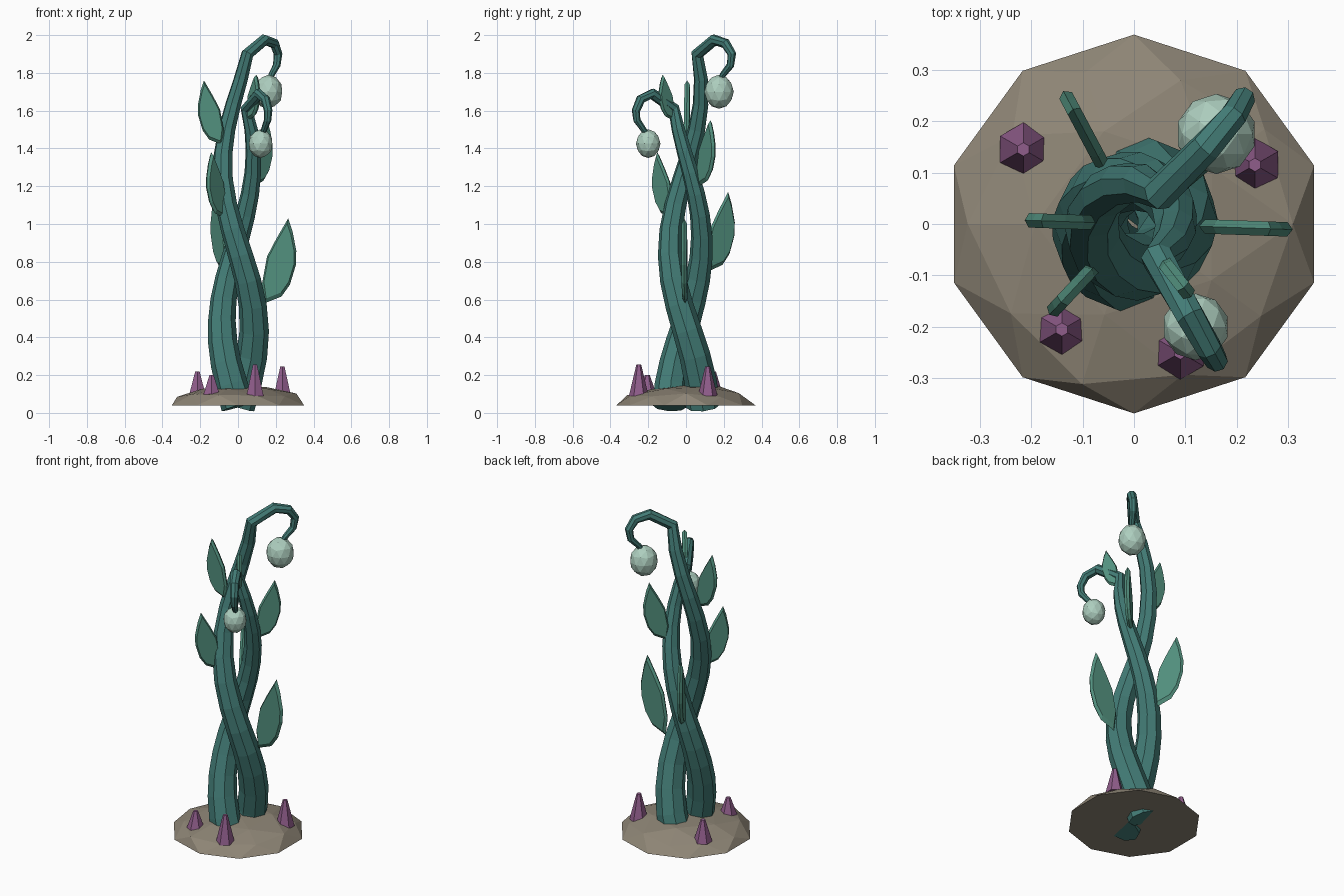
import bpy, bmesh, math, random
from mathutils import Vector, Matrix

if "Cube" in bpy.data.objects:
    bpy.data.objects.remove(bpy.data.objects["Cube"])

random.seed(4)


def material(name, rgb):
    m = bpy.data.materials.new(name)
    m.diffuse_color = (*rgb, 1)
    m.use_nodes = True
    m.node_tree.nodes["Principled BSDF"].inputs["Base Color"].default_value = m.diffuse_color
    return m


STEM = material("stem_teal", (0.055, 0.20, 0.18))
LEAF = material("leaf_green", (0.085, 0.28, 0.21))
ROCK = material("soil_stone", (0.27, 0.235, 0.18))
SPIKE = material("spike_purple", (0.28, 0.11, 0.26))
BULB = material("bulb_pale", (0.42, 0.62, 0.52))


def finish(bm, name, mat):
    bmesh.ops.recalc_face_normals(bm, faces=bm.faces)
    me = bpy.data.meshes.new(name)
    bm.to_mesh(me)
    bm.free()
    me.materials.append(mat)
    ob = bpy.data.objects.new(name, me)
    bpy.context.collection.objects.link(ob)
    return ob


def tube(name, pts, radii, mat, sides=8):
    """Sweep a polygon along a path with a rotation-minimising frame."""
    pts = [Vector(p) for p in pts]
    bm = bmesh.new()
    normal, rings = Vector((1, 0, 0)), []
    for i, (p, r) in enumerate(zip(pts, radii)):
        a, b = pts[max(i - 1, 0)], pts[min(i + 1, len(pts) - 1)]
        t = (b - a).normalized()
        normal = (normal - t * normal.dot(t)).normalized()
        side = t.cross(normal)
        rings.append([bm.verts.new(p + r * (math.cos(w) * normal + math.sin(w) * side))
                      for w in (math.tau * k / sides for k in range(sides))])
    for lo, hi in zip(rings, rings[1:]):
        for k in range(sides):
            j = (k + 1) % sides
            bm.faces.new((lo[k], lo[j], hi[j], hi[k]))
    bm.faces.new(rings[0])
    bm.faces.new(rings[-1])
    return finish(bm, name, mat)


def stem(name, start_deg, rate, top, end_r, hook):
    """Helical stem that runs into a drooping hook."""
    n, z0 = 14, 0.035
    pts, radii = [], []
    for i in range(n):
        f = i / n
        z = z0 + (top - z0) * f
        a = math.radians(start_deg - rate * (z - z0))
        R = 0.088 - 0.008 * f
        pts.append((R * math.cos(a), R * math.sin(a), z))
        radii.append(0.09 + (end_r - 0.09) * f)
    h = len(hook)
    radii += [end_r + (0.013 - end_r) * i / (h - 1) for i in range(h)]
    tube(name, pts + hook, radii, STEM)


stem("tall_stem", 90, 214, 1.90, 0.034,
     [(.05, .06, 1.90), (.14, .15, 1.975), (.193, .21, 1.955), (.212, .243, 1.90),
      (.205, .235, 1.84), (.178, .195, 1.79), (.165, .18, 1.76)])
stem("short_stem", -90, 205, 1.61, 0.032,
     [(.045, -.065, 1.61), (.11, -.18, 1.69), (.145, -.24, 1.66), (.16, -.265, 1.60),
      (.157, -.26, 1.55), (.138, -.225, 1.50), (.125, -.2, 1.47)])


# Hanging bulbs
def bulb(name, loc, r, rz):
    bm = bmesh.new()
    bmesh.ops.create_icosphere(bm, subdivisions=2, radius=1,
                               matrix=Matrix.Translation(loc) @ Matrix.Diagonal((r, r, rz, 1)))
    finish(bm, name, BULB)


bulb("tall_bulb", (.16, .175, 1.70), .078, .09)
bulb("short_bulb", (.12, -.2, 1.425), .065, .076)

# Leaves: upright blades pointing outward, with a bevelled rim
OUTLINE = [(0, 0), (.20, .08), (.30, .22), (.37, .45), (.375, .62), (.33, .85),
           (.28, 1), (.14, .76), (.03, .55), (-.03, .22)]


def leaf(name, deg, r0, z0, h):
    m = Matrix.Rotation(math.radians(deg), 4, 'Z')
    cx, cz = .18, .48
    bm = bmesh.new()

    def ring(s, y):
        return [bm.verts.new(m @ Vector((r0 + h * (cx + (x - cx) * s), y,
                                         z0 + h * (cz + (z - cz) * s)))) for x, z in OUTLINE]
    left, mid, right = ring(.88, -.014), ring(1, 0), ring(.88, .014)
    n = len(OUTLINE)
    for a, b in ((left, mid), (mid, right)):
        for k in range(n):
            j = (k + 1) % n
            bm.faces.new((a[k], a[j], b[j], b[k]))
    bm.faces.new(left)
    bm.faces.new(right)
    finish(bm, name, LEAF)


for i, args in enumerate([(-2, .14, .58, .45), (118, .135, .75, .42), (227, .11, 1.03, .35),
                          (40, .105, 1.20, .35), (178, .085, 1.42, .34), (308, .09, 1.55, .24)]):
    leaf(f"leaf_{i + 1}", *args)

# Soil mound: flattened upper half of an icosphere, slightly uneven
bm = bmesh.new()
bmesh.ops.create_icosphere(bm, subdivisions=2, radius=1, matrix=Matrix.Rotation(math.pi, 4, 'Z'))
bmesh.ops.delete(bm, geom=[v for v in bm.verts if v.co.z < -0.01], context='VERTS')
for v in bm.verts:
    up = v.co.z > 0.1
    k = random.uniform(.92, 1.0) if up else 1
    v.co = Vector((v.co.x * .368 * k, v.co.y * .368 * k,
                   .04 + v.co.z * .11 + (random.uniform(-.008, .008) if up else 0)))
bmesh.ops.holes_fill(bm, edges=[e for e in bm.edges if e.is_boundary], sides=0)
finish(bm, "soil_mound", ROCK)

# Purple spikes around the mound
for i, (x, y, z, top) in enumerate([(-.215, .145, .09, .22), (-.14, -.205, .09, .20),
                                    (.09, -.25, .09, .255), (.235, .115, .09, .245)]):
    bm = bmesh.new()
    bmesh.ops.create_cone(bm, cap_ends=True, segments=6, radius1=.052, radius2=.013, depth=top - z,
                          matrix=Matrix.Translation((x, y, (z + top) / 2)))
    finish(bm, f"spike_{i + 1}", SPIKE)
